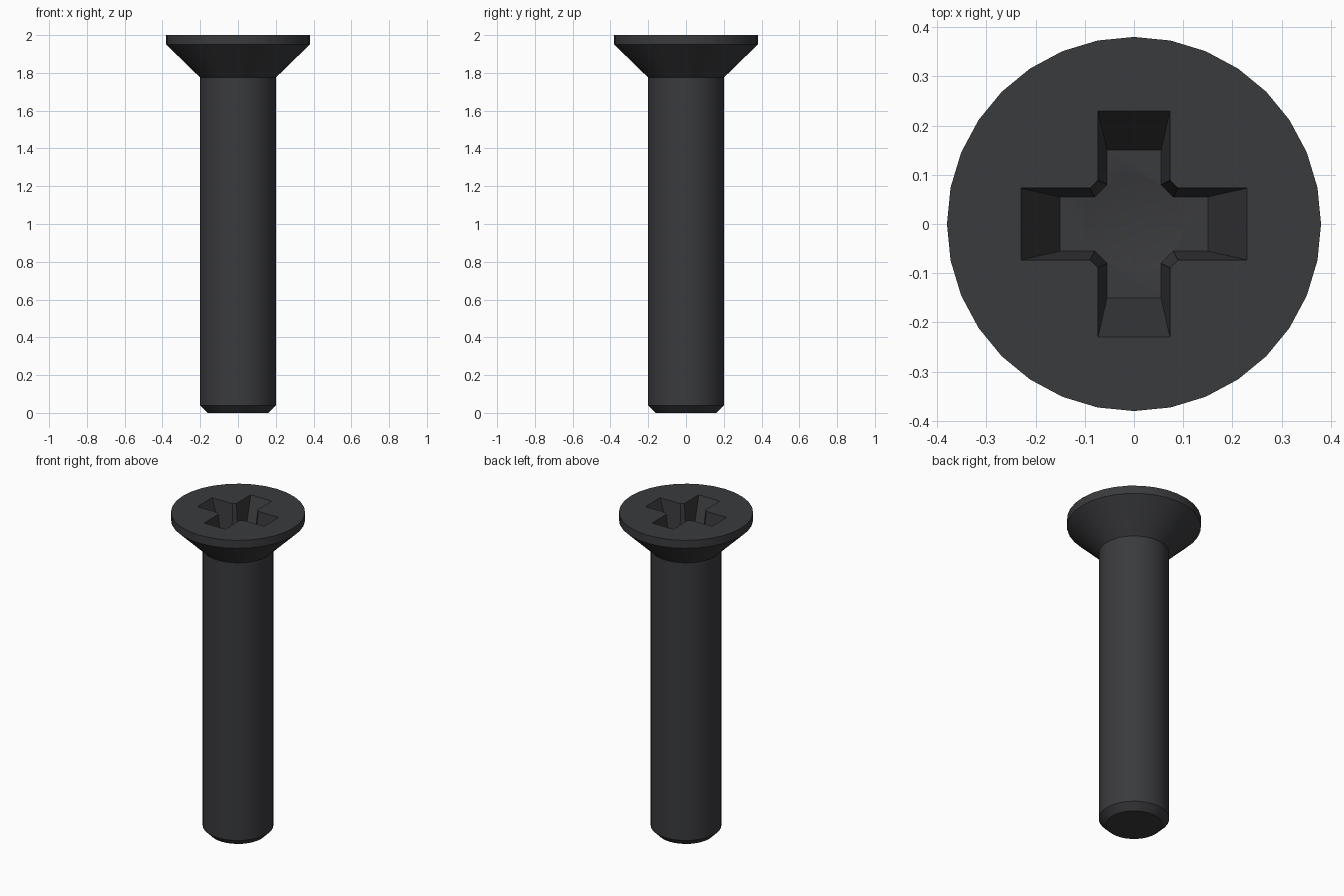
import bpy, bmesh
from math import cos, sin, tau

if "Cube" in bpy.data.objects:
    bpy.data.objects.remove(bpy.data.objects["Cube"])

SIDES = 32


def make_object(name, rings, tip=None):
    """Loft stacked rings of points (bottom to top), capped at both ends."""
    bm = bmesh.new()
    loops = [[bm.verts.new(p) for p in ring] for ring in rings]
    for low, high in zip(loops, loops[1:]):
        n = len(low)
        for i in range(n):
            j = (i + 1) % n
            bm.faces.new((low[i], low[j], high[j], high[i]))
    if tip:
        apex = bm.verts.new(tip)
        low = loops[0]
        for i in range(len(low)):
            bm.faces.new((apex, low[(i + 1) % len(low)], low[i]))
    else:
        bm.faces.new(loops[0][::-1])
    bm.faces.new(loops[-1])
    bmesh.ops.recalc_face_normals(bm, faces=bm.faces)
    mesh = bpy.data.meshes.new(name)
    bm.to_mesh(mesh)
    bm.free()
    obj = bpy.data.objects.new(name, mesh)
    bpy.context.collection.objects.link(obj)
    return obj


def circle(r, z):
    return [(r * cos(tau * i / SIDES), r * sin(tau * i / SIDES), z) for i in range(SIDES)]


def cross(length, width, inner, z):
    """Plus-shaped outline with bevelled inner corners."""
    pts = []
    for k in range(4):
        c, s = (1, 0, -1, 0)[k], (0, 1, 0, -1)[k]
        for x, y in ((length, -width), (length, width), (inner, width), (width, inner)):
            pts.append((x * c - y * s, x * s + y * c, z))
    return pts


def cut(target, cutter):
    mod = target.modifiers.new("recess", 'BOOLEAN')
    mod.operation = 'DIFFERENCE'
    mod.solver = 'EXACT'
    mod.object = cutter
    bpy.context.view_layer.objects.active = target
    bpy.ops.object.modifier_apply(modifier=mod.name)
    bpy.data.objects.remove(cutter)


# Shank with chamfered end and countersunk head
screw = make_object("countersunk_screw", [circle(r, z) for r, z in (
    (0.16, 0), (0.2, 0.04), (0.2, 1.775), (0.38, 1.95), (0.38, 2.0))])

# Tapered cross recess, extended above the head with the same slope
FLOOR, TOP = 1.79, 2.0
low, high = (0.15, 0.055, 0.08), (0.23, 0.073, 0.089)
over = [h + (h - l) * 0.1 for l, h in zip(low, high)]
cut(screw, make_object("cross_cutter", [
    cross(*low, FLOOR), cross(*over, TOP + (TOP - FLOOR) * 0.1)]))

# Shallow conical pit in the recess floor
cut(screw, make_object("pit_cutter", [circle(0.0965, FLOOR + 0.0005)],
                       tip=(0, 0, FLOOR - 0.03)))

# Dark metal
metal = bpy.data.materials.new("dark_metal")
metal.diffuse_color = (0.042, 0.043, 0.047, 1)
metal.use_nodes = True
metal.node_tree.nodes["Principled BSDF"].inputs["Base Color"].default_value = metal.diffuse_color
screw.data.materials.clear()
screw.data.materials.append(metal)
for poly in screw.data.polygons:
    poly.material_index = 0

bpy.ops.object.select_all(action='DESELECT')
screw.select_set(True)
bpy.context.view_layer.objects.active = screw
bpy.ops.object.shade_smooth_by_angle(angle=0.5)
